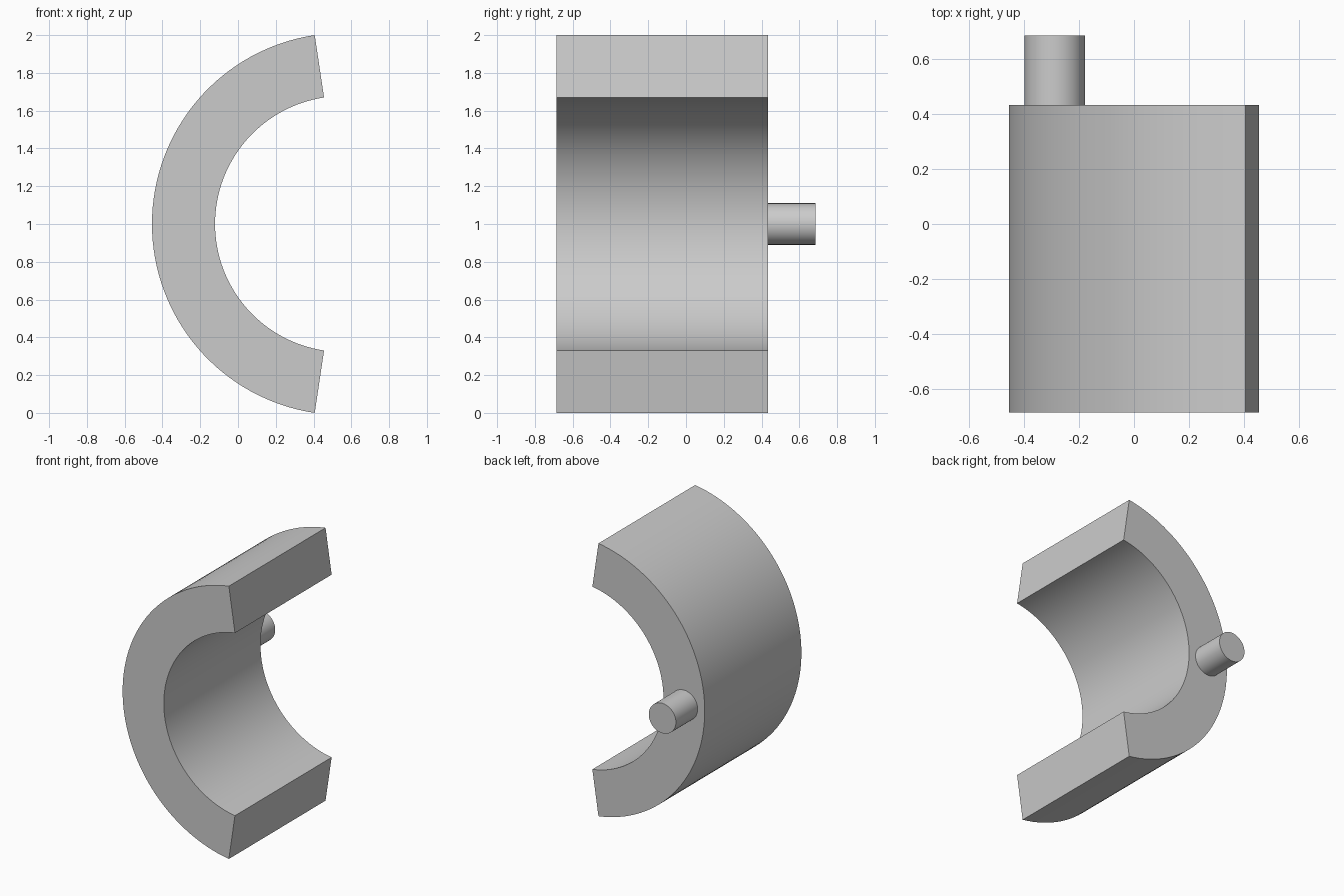
import bpy, bmesh, math
from mathutils import Matrix, Vector

cube = bpy.data.objects.get("Cube")
if cube:
    bpy.data.objects.remove(cube, do_unlink=True)

grey = bpy.data.materials.new("light grey")
grey.use_nodes = True
colour = (0.6, 0.6, 0.6, 1)
grey.diffuse_color = colour
grey.node_tree.nodes["Principled BSDF"].inputs["Base Color"].default_value = colour

HALF_ANGLE = math.radians(81.5)
OUTER = 1 / math.sin(HALF_ANGLE)
INNER = OUTER - 0.334
CENTRE_X = OUTER - 0.4555
FRONT, SHELL_BACK, PIN_BACK = -0.686, 0.434, 0.686
STEPS = 64


def finish(bm, name):
    bmesh.ops.recalc_face_normals(bm, faces=bm.faces)
    mesh = bpy.data.meshes.new(name)
    bm.to_mesh(mesh)
    bm.free()
    mesh.materials.append(grey)
    obj = bpy.data.objects.new(name, mesh)
    bpy.context.collection.objects.link(obj)
    bpy.ops.object.select_all(action="DESELECT")
    obj.select_set(True)
    bpy.context.view_layer.objects.active = obj
    bpy.ops.object.shade_smooth_by_angle(angle=math.radians(30))


# Bearing shell: arc profile pulled along y
def arc(radius):
    angles = [HALF_ANGLE * (2 * i / STEPS - 1) for i in range(STEPS + 1)]
    return [(CENTRE_X - radius * math.cos(a), FRONT, 1 + radius * math.sin(a)) for a in angles]


bm = bmesh.new()
profile = bm.faces.new([bm.verts.new(p) for p in arc(OUTER) + arc(INNER)[::-1]])
pulled = bmesh.ops.extrude_face_region(bm, geom=[profile], use_keep_orig=True)
moved = [v for v in pulled["geom"] if isinstance(v, bmesh.types.BMVert)]
bmesh.ops.translate(bm, verts=moved, vec=Vector((0, SHELL_BACK - FRONT, 0)))
finish(bm, "half_ring_shell")

# Locating pin on the back, centred in the wall
bm = bmesh.new()
place = Matrix.Translation((CENTRE_X - (OUTER + INNER) / 2, (SHELL_BACK + PIN_BACK) / 2, 1))
bmesh.ops.create_cone(bm, cap_ends=True, segments=48, radius1=0.11, radius2=0.11,
                      depth=PIN_BACK - SHELL_BACK,
                      matrix=place @ Matrix.Rotation(math.pi / 2, 4, "X"))
finish(bm, "locating_pin")
